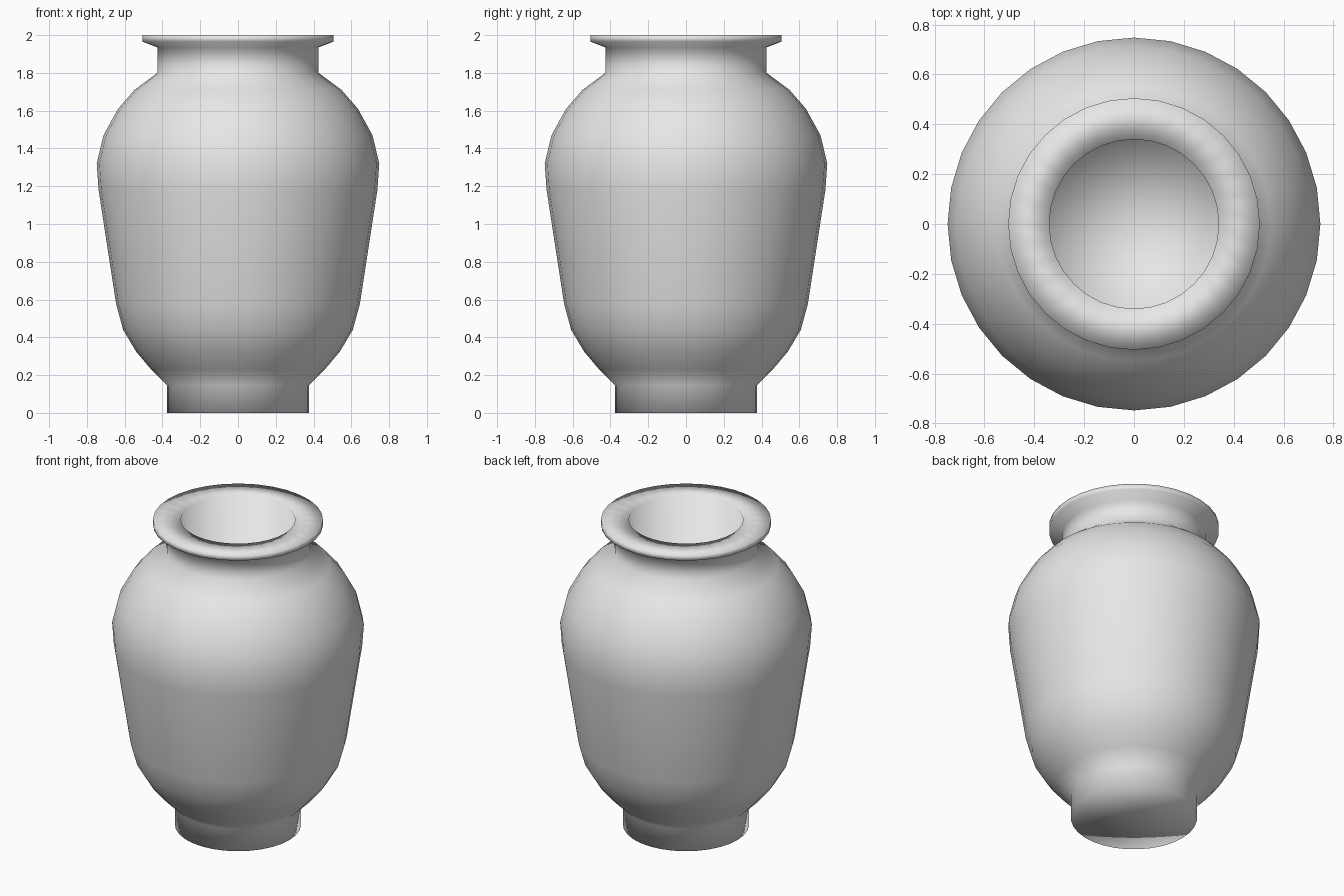
import bpy
import bmesh
import math

cube = bpy.data.objects.get("Cube")
if cube:
    bpy.data.objects.remove(cube, do_unlink=True)

SIDES = 32

# Half cross-section (radius, height), in order from base centre to inner floor centre
foot = [(0, 0), (0.375, 0), (0.375, 0.145)]
belly = [(0.46, 0.23), (0.54, 0.325), (0.608, 0.44), (0.645, 0.575),
         (0.738, 1.18), (0.748, 1.32), (0.712, 1.47), (0.635, 1.61), (0.548, 1.71)]
neck = [(0.427, 1.8), (0.427, 1.935)]
lip = [(0.505, 1.965), (0.505, 2.0), (0.34, 2.0)]
hollow = [(0.34, 0.15), (0, 0.15)]


def lathe(name, profile, material):
    """Spin a profile around z into a closed, smooth-shaded object."""
    bm = bmesh.new()
    verts = [bm.verts.new((r, 0, z)) for r, z in profile]
    edges = [bm.edges.new(pair) for pair in zip(verts, verts[1:])]
    bmesh.ops.spin(bm, geom=verts + edges, cent=(0, 0, 0), axis=(0, 0, 1),
                   angle=math.tau, steps=SIDES, use_merge=False)
    bmesh.ops.remove_doubles(bm, verts=bm.verts, dist=0.0001)
    bmesh.ops.recalc_face_normals(bm, faces=bm.faces)
    for face in bm.faces:
        face.smooth = True
    mesh = bpy.data.meshes.new(name)
    bm.to_mesh(mesh)
    bm.free()
    mesh.materials.append(material)
    obj = bpy.data.objects.new(name, mesh)
    bpy.context.collection.objects.link(obj)
    return obj


# Plain grey clay
clay = bpy.data.materials.new("grey_clay")
clay.use_nodes = True
grey = (0.8, 0.8, 0.8, 1)
clay.diffuse_color = grey
clay.node_tree.nodes["Principled BSDF"].inputs["Base Color"].default_value = grey

# Hollow vase turned in one piece
lathe("vase", foot + belly + neck + lip + hollow, clay)
